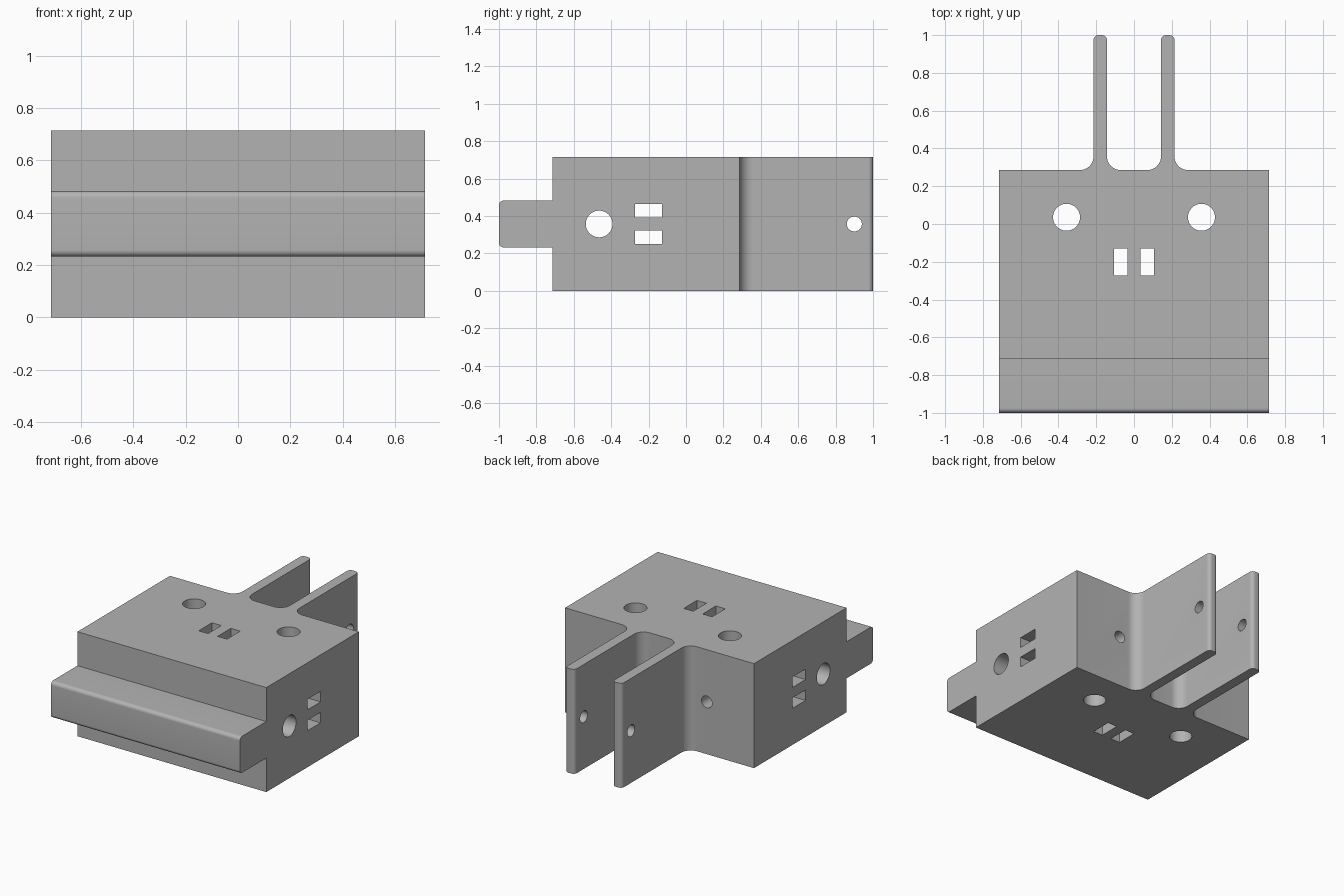
import bpy, bmesh, math
from mathutils import Matrix, Vector

if "Cube" in bpy.data.objects:
    bpy.data.objects.remove(bpy.data.objects["Cube"], do_unlink=True)

U = 1 / 14                 # design module
HALF, HEIGHT, MID = 10 * U, 10 * U, 5 * U

grey = bpy.data.materials.new("plain grey")
grey.use_nodes = True
GREY = (0.45, 0.45, 0.45, 1)
grey.diffuse_color = GREY
grey.node_tree.nodes["Principled BSDF"].inputs["Base Color"].default_value = GREY


def make_object(name, bm):
    bmesh.ops.recalc_face_normals(bm, faces=bm.faces)
    mesh = bpy.data.meshes.new(name)
    bm.to_mesh(mesh)
    bm.free()
    mesh.materials.append(grey)
    obj = bpy.data.objects.new(name, mesh)
    bpy.context.collection.objects.link(obj)
    return obj


def rounded(corners, steps=10):
    """Round each (x, y, radius) right-angle corner of a closed outline."""
    out = []
    for i, (x, y, r) in enumerate(corners):
        p = Vector((x, y))
        if not r:
            out.append(p)
            continue
        a = (Vector(corners[i - 1][:2]) - p).normalized() * r
        b = (Vector(corners[(i + 1) % len(corners)][:2]) - p).normalized() * r
        for k in range(steps + 1):
            t = k / steps * math.pi / 2
            out.append(p + a * (1 - math.sin(t)) + b * (1 - math.cos(t)))
    return out


def prism(name, points, vector):
    bm = bmesh.new()
    face = bm.faces.new([bm.verts.new(p) for p in points])
    top = bmesh.ops.extrude_face_region(bm, geom=[face])["geom"]
    verts = [g for g in top if isinstance(g, bmesh.types.BMVert)]
    bmesh.ops.translate(bm, verts=verts, vec=vector)
    return make_object(name, bm)


def box(name, center, size):
    bm = bmesh.new()
    bmesh.ops.create_cube(bm, size=1, matrix=Matrix.Translation(center) @ Matrix.Diagonal((*size, 1)))
    return make_object(name, bm)


def rod(name, center, radius, length, axis):
    bm = bmesh.new()
    turn = Vector(axis).to_track_quat("Z", "Y").to_matrix().to_4x4()
    bmesh.ops.create_cone(bm, cap_ends=True, segments=48, radius1=radius, radius2=radius,
                          depth=length, matrix=Matrix.Translation(center) @ turn)
    return make_object(name, bm)


def combine(target, other, operation):
    other.hide_render = True
    mod = target.modifiers.new(other.name, "BOOLEAN")
    mod.operation, mod.solver, mod.object = operation, "EXACT", other
    bpy.context.view_layer.objects.active = target
    bpy.ops.object.modifier_apply(modifier=mod.name)
    bpy.data.objects.remove(other, do_unlink=True)


# Block with two rear mounting tabs, filleted at their roots
back, fillet, tip = 4 * U, U, 0.026
half_outline = [(2 * U, back, fillet), (2 * U, 1, tip), (3 * U, 1, tip),
                (3 * U, back, fillet), (HALF, back, 0), (HALF, -HALF, 0)]
outline = half_outline + [(-x, y, r) for x, y, r in reversed(half_outline)]
body = prism("bracket_body", [(p.x, p.y, 0) for p in rounded(outline)], (0, 0, HEIGHT))

# Front tongue with rounded nose edges
low, high = MID - 1.75 * U, MID + 1.75 * U
nose = rounded([(-0.6, low, 0), (-1, low, 0.025), (-1, high, 0.025), (-0.6, high, 0)])
tongue = prism("front_tongue", [(-HALF, p.x, p.y) for p in nose], (2 * HALF, 0, 0))
combine(body, tongue, "UNION")

# Cross bore and tab pin hole, both running side to side
combine(body, rod("side_bore", (0, -6.5 * U, MID), U, 2, (1, 0, 0)), "DIFFERENCE")
combine(body, rod("pin_hole", (0, 0.9, MID), 0.04, 1, (1, 0, 0)), "DIFFERENCE")

# Mirrored slots, vertical bores and rear screw holes
for s in (-1, 1):
    slot_y = -2.8 * U
    combine(body, box("top_slot", (s * U, slot_y, MID), (U, 2 * U, 2)), "DIFFERENCE")
    combine(body, box("side_slot", (0, slot_y, MID + s * U), (2, 2 * U, U)), "DIFFERENCE")
    combine(body, rod("top_bore", (s * 5 * U, 0.5 * U, MID), U, 2, (0, 0, 1)), "DIFFERENCE")
    combine(body, rod("screw_hole", (s * 5 * U, 3 * U, MID), 0.04, 5 * U, (0, 1, 0)), "DIFFERENCE")

# Smooth curved surfaces, sharp edges kept
bpy.ops.object.select_all(action="DESELECT")
body.select_set(True)
bpy.context.view_layer.objects.active = body
bpy.ops.object.shade_smooth_by_angle(angle=math.radians(30))
